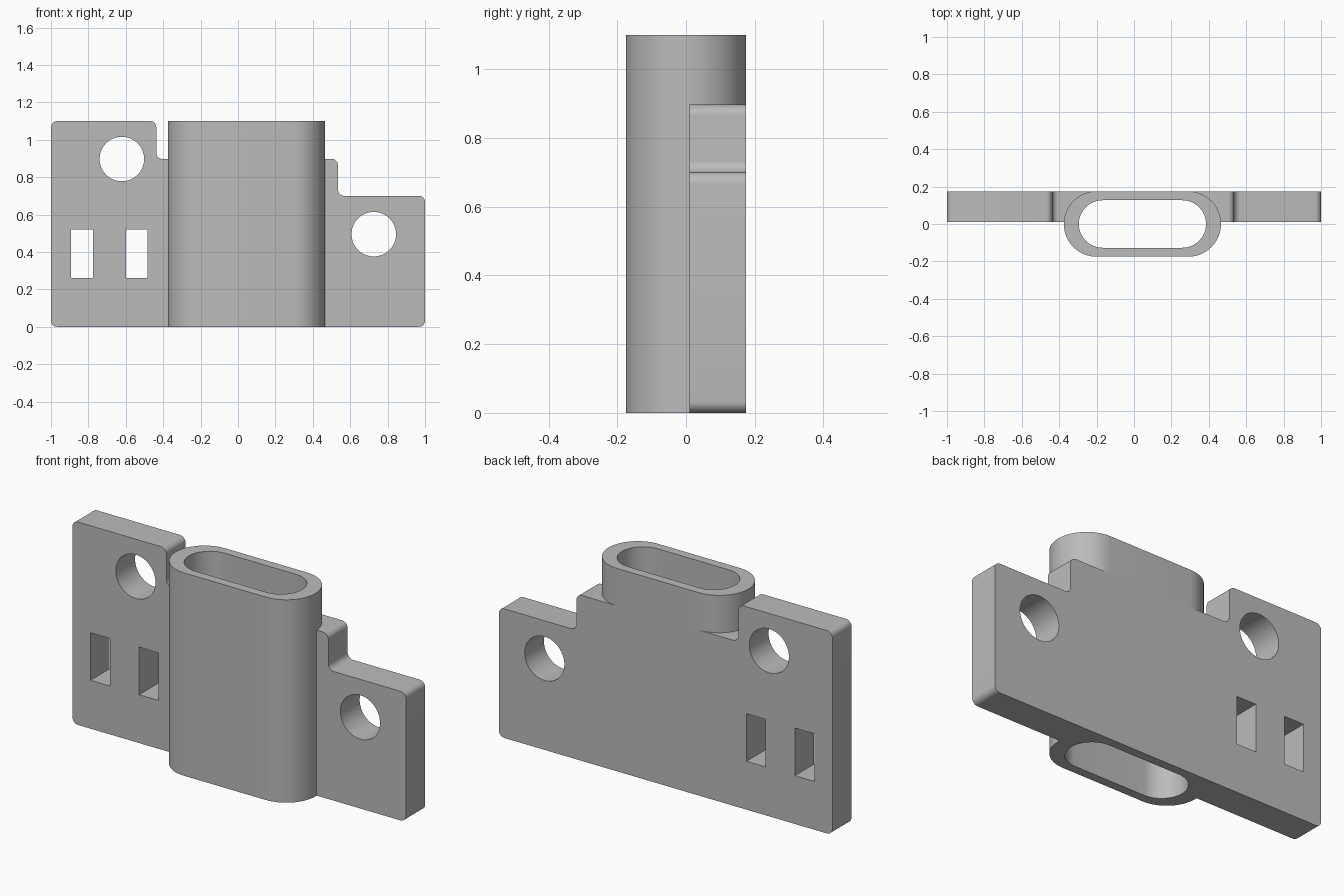
import bpy
import bmesh
from math import cos, sin, pi, radians
from mathutils import Vector

cube = bpy.data.objects.get("Cube")
if cube:
    bpy.data.objects.remove(cube, do_unlink=True)

grey = bpy.data.materials.new("plain grey")
grey.use_nodes = True
GREY = (0.5, 0.5, 0.5, 1)
grey.diffuse_color = GREY
grey.node_tree.nodes["Principled BSDF"].inputs["Base Color"].default_value = GREY


def prism(name, outline, start, depth):
    """Extrude a closed 3D outline from an offset along a depth vector."""
    bm = bmesh.new()
    face = bm.faces.new([bm.verts.new(Vector(p) + Vector(start)) for p in outline])
    ext = bmesh.ops.extrude_face_region(bm, geom=[face])
    moved = [v for v in ext["geom"] if isinstance(v, bmesh.types.BMVert)]
    bmesh.ops.translate(bm, verts=moved, vec=depth)
    bmesh.ops.recalc_face_normals(bm, faces=bm.faces)
    mesh = bpy.data.meshes.new(name)
    bm.to_mesh(mesh)
    bm.free()
    mesh.materials.append(grey)
    obj = bpy.data.objects.new(name, mesh)
    bpy.context.collection.objects.link(obj)
    return obj


def rounded(corners, radius, steps=8):
    """Round right-angled corners, convex or concave, in the xz plane."""
    points = []
    for i, corner in enumerate(corners):
        c = Vector(corner)
        a = (Vector(corners[i - 1]) - c).normalized() * radius
        b = (Vector(corners[(i + 1) % len(corners)]) - c).normalized() * radius
        for k in range(steps + 1):
            t = k / steps * pi / 2
            p = c + a + b - b * cos(t) - a * sin(t)
            points.append((p.x, 0, p.y))
    return points


def slot(left, right, radius, steps=32):
    """Stadium outline in the xy plane."""
    points = []
    for centre, begin in ((right - radius, -pi / 2), (left + radius, pi / 2)):
        for k in range(steps + 1):
            t = begin + pi * k / steps
            points.append((centre + radius * cos(t), radius * sin(t), 0))
    return points


def circle(x, z, radius, steps=64):
    return [(x + radius * cos(2 * pi * k / steps), 0,
             z + radius * sin(2 * pi * k / steps)) for k in range(steps)]


def rectangle(x0, x1, z0, z1):
    return [(x0, 0, z0), (x1, 0, z0), (x1, 0, z1), (x0, 0, z1)]


HEIGHT, BACK, PLATE_FRONT = 1.1, 0.175, 0.01

# Stepped mounting plate with rounded corners
steps = [(-1, 0), (1, 0), (1, 0.7), (0.535, 0.7), (0.535, 0.897),
         (-0.437, 0.897), (-0.437, HEIGHT), (-1, HEIGHT)]
bracket = prism("mounting_bracket", rounded(steps, 0.033),
                (0, PLATE_FRONT, 0), (0, BACK - PLATE_FRONT, 0))

# Oval sleeve, its bore, and the openings through the plate
sleeve = prism("sleeve", slot(-0.375, 0.465, BACK), (0, 0, 0), (0, 0, HEIGHT))
cutters = [prism("bore_cutter", slot(-0.295, 0.385, 0.127),
                 (0, 0, -0.1), (0, 0, HEIGHT + 0.2))]
openings = [circle(-0.621, 0.897, 0.119), circle(0.726, 0.495, 0.119),
            rectangle(-0.892, -0.776, 0.262, 0.52),
            rectangle(-0.6, -0.485, 0.262, 0.52)]
for outline in openings:
    cutters.append(prism("opening_cutter", outline, (0, -0.1, 0), (0, 0.4, 0)))

# Join the sleeve to the plate and cut every opening
for tool in [sleeve] + cutters:
    tool.hide_render = True
    mod = bracket.modifiers.new(tool.name, "BOOLEAN")
    mod.operation = "UNION" if tool is sleeve else "DIFFERENCE"
    mod.solver = "EXACT"
    mod.object = tool
graph = bpy.context.evaluated_depsgraph_get()
solid = bpy.data.meshes.new_from_object(bracket.evaluated_get(graph))
bracket.modifiers.clear()
bracket.data = solid
for tool in [sleeve] + cutters:
    bpy.data.objects.remove(tool, do_unlink=True)

# Smooth curved walls, crisp edges
bpy.ops.object.select_all(action="DESELECT")
bracket.select_set(True)
bpy.context.view_layer.objects.active = bracket
bpy.ops.object.shade_smooth_by_angle(angle=radians(30))
